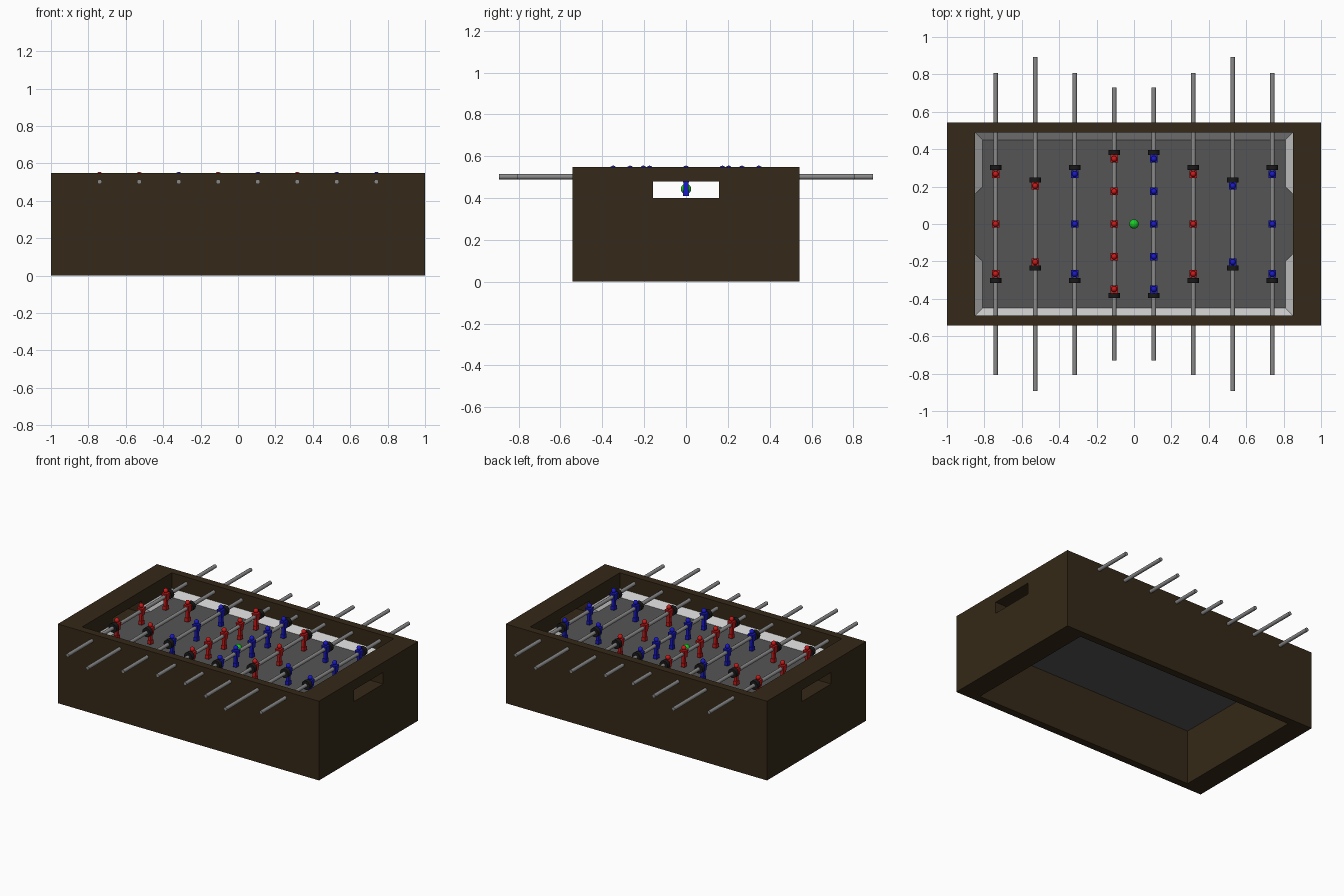
import bpy, bmesh
from math import pi
from mathutils import Matrix, Vector

if "Cube" in bpy.data.objects:
    bpy.data.objects.remove(bpy.data.objects["Cube"])


def material(name, rgb):
    m = bpy.data.materials.new(name)
    m.diffuse_color = (*rgb, 1)
    m.use_nodes = True
    m.node_tree.nodes["Principled BSDF"].inputs["Base Color"].default_value = m.diffuse_color
    return m


WOOD = material("dark_wood", (0.035, 0.022, 0.009))
FELT = material("field_grey", (0.09, 0.09, 0.09))
STEEL = material("steel", (0.25, 0.25, 0.25))
RUBBER = material("rubber", (0.01, 0.01, 0.01))
RED = material("red", (0.6, 0.01, 0.01))
BLUE = material("blue", (0.01, 0.01, 0.6))
GREEN = material("green", (0.01, 0.6, 0.02))


def add_box(bm, lo, hi, taper=1.0):
    # taper scales the bottom face
    lo, hi = Vector(lo), Vector(hi)
    mat = Matrix.Translation((lo + hi) / 2) @ Matrix.Diagonal((*(hi - lo), 1))
    verts = bmesh.ops.create_cube(bm, size=1, matrix=mat)["verts"]
    c = (lo + hi) / 2
    for v in verts:
        if v.co.z < c.z:
            v.co.x = c.x + (v.co.x - c.x) * taper
            v.co.y = c.y + (v.co.y - c.y) * taper


def to_mesh(bm, name, mat=None):
    bmesh.ops.recalc_face_normals(bm, faces=bm.faces)
    me = bpy.data.meshes.new(name)
    bm.to_mesh(me)
    bm.free()
    if mat:
        me.materials.append(mat)
    return me


def place(name, me, loc=(0, 0, 0)):
    ob = bpy.data.objects.new(name, me)
    ob.location = loc
    bpy.context.collection.objects.link(ob)
    return ob


def box(name, lo, hi, mat=None):
    bm = bmesh.new()
    add_box(bm, lo, hi)
    return place(name, to_mesh(bm, name, mat))


def cylinder_y(name, r, length, mat, sides):
    bm = bmesh.new()
    bmesh.ops.create_cone(bm, cap_ends=True, segments=sides, radius1=r, radius2=r,
                          depth=length, matrix=Matrix.Rotation(pi / 2, 4, 'X'))
    for f in bm.faces:
        f.smooth = len(f.verts) == 4
    for e in bm.edges:
        e.smooth = all(f.smooth for f in e.link_faces)
    return to_mesh(bm, name, mat)


# Cabinet: open frame with a goal slot through each end
cabinet = box("cabinet", (-1, -0.542, 0), (1, 0.542, 0.548), WOOD)
cutters = [box("cavity_cutter", (-0.85, -0.49, -1), (0.85, 0.49, 2)),
           box("goal_cutter", (-2, -0.158, 0.40), (2, 0.158, 0.48))]
bpy.context.view_layer.objects.active = cabinet
for c in cutters:
    c.hide_render = True
    mod = cabinet.modifiers.new(c.name, 'BOOLEAN')
    mod.operation, mod.solver, mod.object = 'DIFFERENCE', 'EXACT', c
    bpy.ops.object.modifier_apply(modifier=mod.name)
    bpy.data.objects.remove(c)

# Playing field
box("field", (-0.85, -0.49, 0.38), (0.85, 0.49, 0.40), FELT)

# Sloped border: triangular section swept round one quarter, then mirrored
bm = bmesh.new()
outer = [(0, 0.49), (0.85, 0.49), (0.85, 0.16)]
inner = [(0, 0.45), (0.81, 0.45), (0.81, 0.20)]
rings = [[bm.verts.new((*i, 0.401)), bm.verts.new((*o, 0.401)), bm.verts.new((*o, 0.44))]
         for i, o in zip(inner, outer)]
for a, b in zip(rings, rings[1:]):
    for k in range(3):
        n = (k + 1) % 3
        bm.faces.new((a[k], a[n], b[n], b[k]))
bm.faces.new(rings[-1])
border = place("sloped_border", to_mesh(bm, "sloped_border"))
mirror = border.modifiers.new("mirror", 'MIRROR')
mirror.use_axis = (True, True, False)


# Player figure, origin on the rod axis
def figure(name, mat):
    bm = bmesh.new()
    add_box(bm, (-0.013, -0.015, -0.092), (0.013, 0.015, -0.066))          # foot
    add_box(bm, (-0.010, -0.011, -0.066), (0.010, 0.011, -0.025))          # legs
    add_box(bm, (-0.020, -0.020, -0.028), (0.020, 0.020, 0.022), 0.75)     # torso
    bmesh.ops.create_uvsphere(bm, u_segments=12, v_segments=8, radius=0.016,
                              matrix=Matrix.Translation((0, 0, 0.037)))    # head
    for f in bm.faces:
        f.smooth = max(v.co.z for v in f.verts) > 0.0221 or len(f.verts) == 3
    return to_mesh(bm, name, mat)


teams = {"red": figure("red_player", RED), "blue": figure("blue_player", BLUE)}
bumper = cylinder_y("bumper", 0.031, 0.028, RUBBER, 20)

# Rods: x, team, player offsets, half length, bumper offset
ROD_Z = 0.502
three = ([-0.267, 0, 0.267], 0.807, 0.302)
two = ([-0.204, 0.204], 0.893, 0.235)
five = ([-0.348, -0.174, 0, 0.174, 0.348], 0.73, 0.382)
half = [(0.74, three), (0.528, two), (0.317, three), (0.106, five)]
own = ["red", "red", "blue", "red"]
for (x, (ys, reach, stop)), team in zip(half, own):
    rod = cylinder_y("rod", 0.0125, 2 * reach, STEEL, 16)
    for s in (-1, 1):
        side = team if s < 0 else ("blue" if team == "red" else "red")
        place(side + "_rod", rod, (s * x, 0, ROD_Z))
        for y in ys:
            place(side + "_player", teams[side], (s * x, y, ROD_Z))
        for y in (-stop, stop):
            place("bumper", bumper, (s * x, y, ROD_Z))

# Ball
bm = bmesh.new()
bmesh.ops.create_uvsphere(bm, u_segments=20, v_segments=12, radius=0.025)
for f in bm.faces:
    f.smooth = True
place("ball", to_mesh(bm, "ball", GREEN), (0, 0, 0.443))
